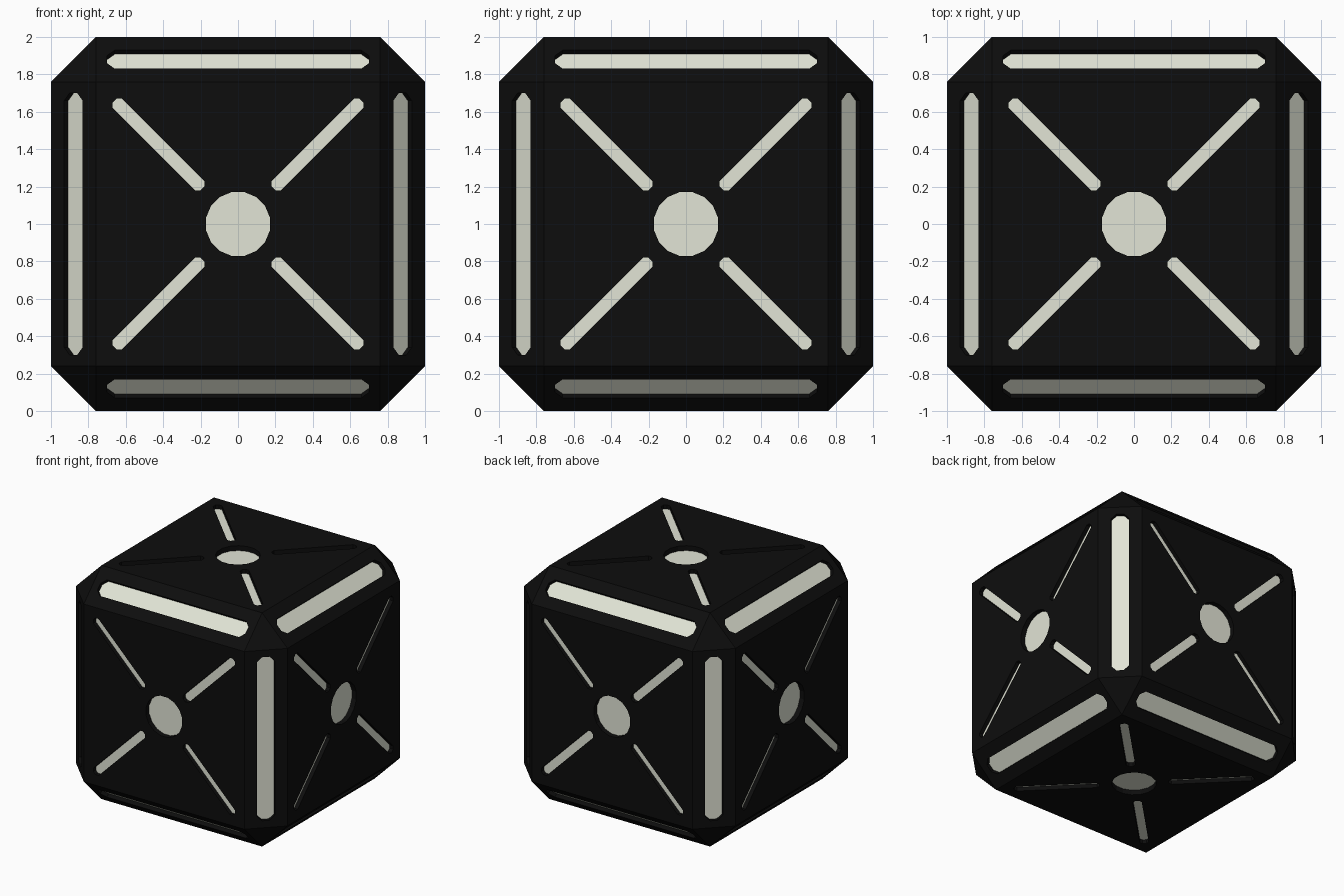
import bpy, bmesh, math
from mathutils import Vector

if "Cube" in bpy.data.objects:
    bpy.data.objects.remove(bpy.data.objects["Cube"])

UP = Vector((0, 0, 1))            # body is modelled about the origin, then lifted by 1
BEVEL = 0.24
EDGE_DIST = (2 - BEVEL) / math.sqrt(2)


def material(name, rgb):
    m = bpy.data.materials.new(name)
    m.diffuse_color = (*rgb, 1)
    m.use_nodes = True
    m.node_tree.nodes["Principled BSDF"].inputs["Base Color"].default_value = m.diffuse_color
    return m


black = material("black_shell", (0.004, 0.004, 0.004))
glow = material("pale_light", (0.76, 0.78, 0.67))


def capsule(half, r):
    """Slot outline with octagonal ends; half = distance to the end centres."""
    R = r / math.cos(math.pi / 8)
    pts = []
    for k in range(8):
        a = math.pi / 8 + k * math.pi / 4 - math.pi / 2
        shift = half if math.cos(a) > 0 else -half
        pts.append((R * math.cos(a) + shift, R * math.sin(a)))
    return pts


def disc(r, n=16):
    return [(r * math.cos((k + .5) * math.tau / n), r * math.sin((k + .5) * math.tau / n))
            for k in range(n)]


def add_prism(bm, outline, centre, u, n, depth):
    """Cutter prism from just outside the surface down to the recess floor."""
    v = n.cross(u)
    low = [bm.verts.new(centre - n * depth + u * a + v * b) for a, b in outline]
    high = [bm.verts.new(centre + n * 0.05 + u * a + v * b) for a, b in outline]
    bm.faces.new(low[::-1])
    bm.faces.new(high)
    for i in range(len(low)):
        j = (i + 1) % len(low)
        bm.faces.new((low[i], low[j], high[j], high[i]))


def new_object(name, bm):
    me = bpy.data.meshes.new(name)
    bm.to_mesh(me)
    bm.free()
    ob = bpy.data.objects.new(name, me)
    bpy.context.collection.objects.link(ob)
    return ob


# chamfered cube shell
bm = bmesh.new()
bmesh.ops.create_cube(bm, size=2)
bmesh.ops.bevel(bm, geom=bm.edges[:], offset=BEVEL, segments=1, affect='EDGES', profile=0.5)
body = new_object("cube_shell_blank", bm)

# recess cutters
bm = bmesh.new()
axes = [Vector((1, 0, 0)), Vector((0, 1, 0)), Vector((0, 0, 1))]
for i in range(3):
    a, b, c = axes[i], axes[(i + 1) % 3], axes[(i + 2) % 3]
    # round light and four diagonal slots on each face
    for s in (1, -1):
        n = a * s
        add_prism(bm, disc(0.174), n, b, n, 0.042)
        for sb in (1, -1):
            for sc in (1, -1):
                d = (b * sb + c * sc).normalized()
                add_prism(bm, capsule(0.297, 0.035), n + d * 0.601, d, n, 0.034)
    # one long slot on each chamfered edge
    for sb in (1, -1):
        for sc in (1, -1):
            n = (b * sb + c * sc).normalized()
            add_prism(bm, capsule(0.63, 0.07), n * EDGE_DIST, a, n, 0.031)
bmesh.ops.recalc_face_normals(bm, faces=bm.faces[:])
cutter = new_object("recess_cutter", bm)
cutter.hide_render = True

mod = body.modifiers.new("recesses", 'BOOLEAN')
mod.operation = 'DIFFERENCE'
mod.solver = 'EXACT'
mod.object = cutter
bpy.context.view_layer.update()
mesh = bpy.data.meshes.new_from_object(body.evaluated_get(bpy.context.evaluated_depsgraph_get()))
for ob in (body, cutter):
    bpy.data.objects.remove(ob)

# finished cube: recess floors glow, everything else is black
mesh.materials.clear()
mesh.materials.append(black)
mesh.materials.append(glow)
for p in mesh.polygons:
    dist = p.normal.dot(p.center)
    axial = max(abs(x) for x in p.normal) > 0.99
    diagonal = sorted(abs(x) for x in p.normal)[0] < 0.01 and not axial
    floor = (axial and 0.94 < dist < 0.99) or (diagonal and 1.18 < dist < EDGE_DIST - 0.01)
    p.material_index = 1 if floor else 0
    p.use_smooth = False
cube = bpy.data.objects.new("lit_cube", mesh)
cube.location = UP
bpy.context.collection.objects.link(cube)
